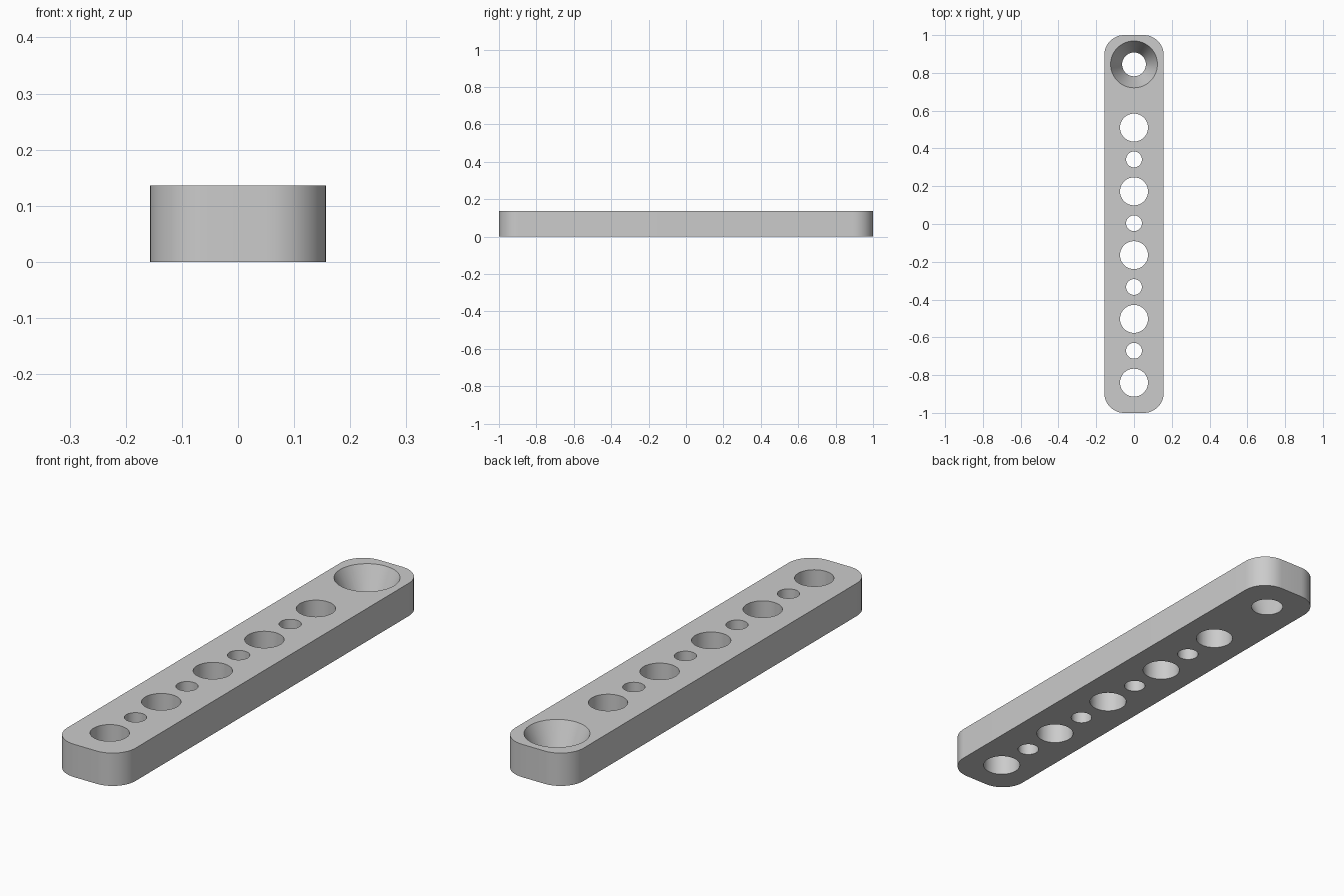
import bpy, bmesh, math

HEIGHT, HALF_W, HALF_L, CORNER = 0.136, 0.157, 1.0, 0.105

old = bpy.data.objects.get("Cube")
if old:
    bpy.data.objects.remove(old, do_unlink=True)

grey = bpy.data.materials.new("plain grey")
grey.use_nodes = True
colour = (0.6, 0.6, 0.6, 1)
grey.diffuse_color = colour
grey.node_tree.nodes["Principled BSDF"].inputs["Base Color"].default_value = colour


def make_object(name, bm):
    bmesh.ops.recalc_face_normals(bm, faces=bm.faces)
    mesh = bpy.data.meshes.new(name)
    bm.to_mesh(mesh)
    bm.free()
    mesh.materials.append(grey)
    obj = bpy.data.objects.new(name, mesh)
    bpy.context.collection.objects.link(obj)
    return obj


# Bar with rounded vertical corners
bm = bmesh.new()
outline = []
for i, (sx, sy) in enumerate([(1, 1), (-1, 1), (-1, -1), (1, -1)]):
    for k in range(13):
        a = math.pi / 2 * (i + k / 12)
        outline.append(bm.verts.new((sx * (HALF_W - CORNER) + CORNER * math.cos(a),
                                     sy * (HALF_L - CORNER) + CORNER * math.sin(a), 0)))
base = bm.faces.new(outline)
top = bmesh.ops.extrude_face_region(bm, geom=[base])["geom"]
bmesh.ops.translate(bm, vec=(0, 0, HEIGHT),
                    verts=[v for v in top if isinstance(v, bmesh.types.BMVert)])
bar = make_object("perforated_bar", bm)

# Cutters: alternating large and small holes, plus one tapered hole
cutters = bmesh.new()


def add_hole(y, r_bottom, r_top):
    margin = 0.02
    slope = (r_top - r_bottom) / HEIGHT * margin
    made = bmesh.ops.create_cone(cutters, cap_ends=True, segments=64,
                                 radius1=r_bottom - slope, radius2=r_top + slope,
                                 depth=HEIGHT + 2 * margin)
    bmesh.ops.translate(cutters, vec=(0, y, HEIGHT / 2), verts=made["verts"])


for i in range(9):
    radius = 0.042 if i % 2 else 0.074
    add_hole(-0.84 + i * 0.1688, radius, radius)
add_hole(0.845, 0.063, 0.124)
cutter = make_object("hole_cutter", cutters)

cut = bar.modifiers.new("holes", "BOOLEAN")
cut.operation = "DIFFERENCE"
cut.solver = "EXACT"
cut.object = cutter
bpy.context.view_layer.objects.active = bar
bar.select_set(True)
bpy.ops.object.modifier_apply(modifier=cut.name)
bpy.data.objects.remove(cutter, do_unlink=True)

# Smooth walls, crisp rims
bar.select_set(True)
bpy.ops.object.shade_smooth_by_angle(angle=math.radians(30))
